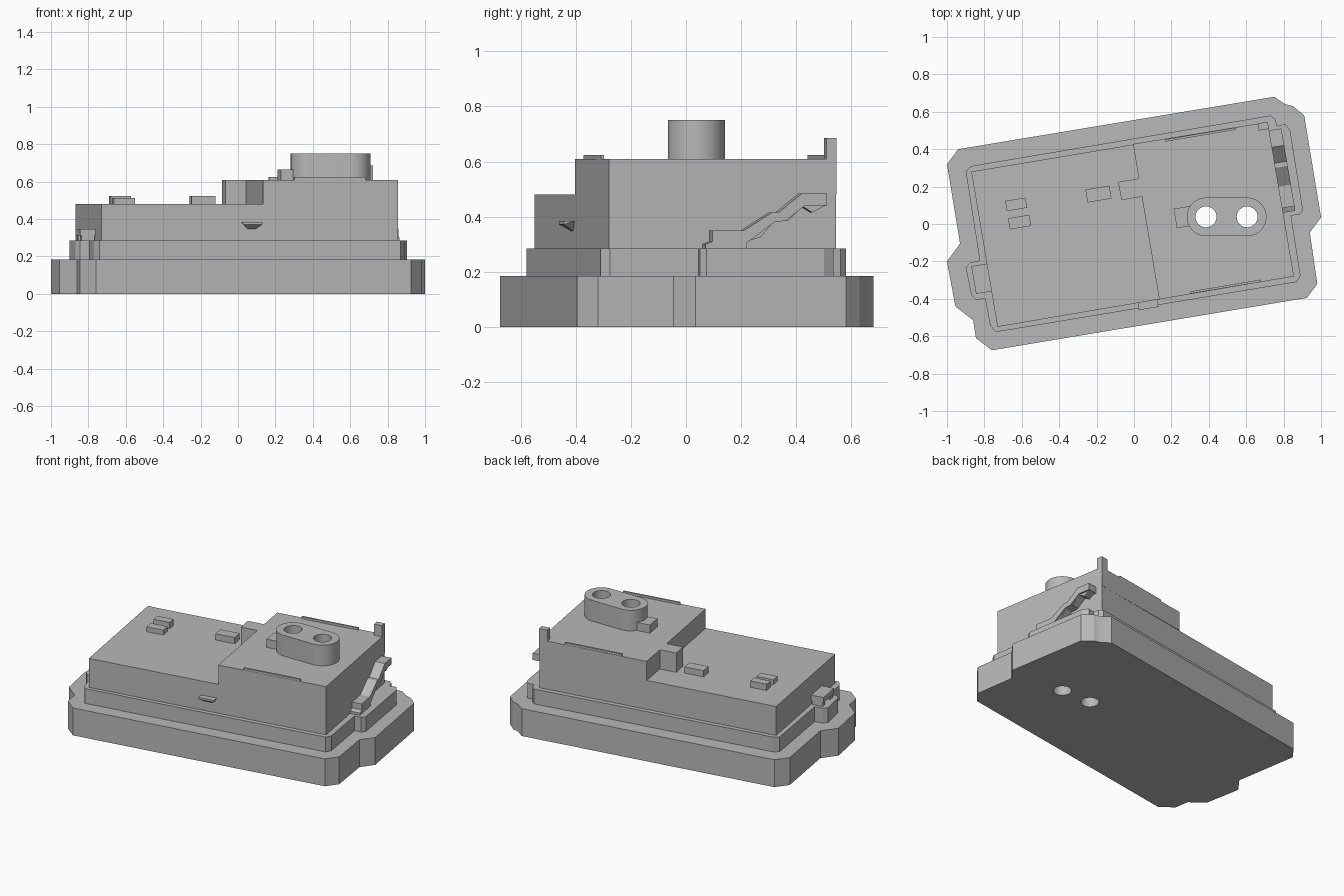
import bpy, bmesh, math
from mathutils import Vector

cube = bpy.data.objects.get("Cube")
if cube:
    bpy.data.objects.remove(cube, do_unlink=True)

grey = bpy.data.materials.new("plain_grey")
grey.use_nodes = True
grey.diffuse_color = (0.48, 0.48, 0.48, 1)
grey.node_tree.nodes["Principled BSDF"].inputs["Base Color"].default_value = (0.48, 0.48, 0.48, 1)

TILT = math.radians(9.5)
U = Vector((math.cos(TILT), math.sin(TILT), 0))    # along the long side
V = Vector((-math.sin(TILT), math.cos(TILT), 0))   # along the short side


def finish(name, bm):
    bmesh.ops.recalc_face_normals(bm, faces=bm.faces)
    me = bpy.data.meshes.new(name)
    bm.to_mesh(me)
    bm.free()
    me.materials.append(grey)
    ob = bpy.data.objects.new(name, me)
    bpy.context.collection.objects.link(ob)
    return ob


def sweep(name, loop, offset):
    """Closed loop of 3D points pushed along an offset vector."""
    bm = bmesh.new()
    face = bm.faces.new([bm.verts.new(p) for p in loop])
    out = bmesh.ops.extrude_face_region(bm, geom=[face])
    moved = [g for g in out["geom"] if isinstance(g, bmesh.types.BMVert)]
    bmesh.ops.translate(bm, verts=moved, vec=offset)
    return finish(name, bm)


def slab(name, outline, z0, z1):
    return sweep(name, [(x, y, z0) for x, y in outline], (0, 0, z1 - z0))


def block(name, x, y, length, width, z0, z1):
    """Tilted box centred at x, y."""
    c = Vector((x, y, 0))
    pts = [c + U * a * length / 2 + V * b * width / 2
           for a, b in ((-1, -1), (1, -1), (1, 1), (-1, 1))]
    return slab(name, [(p.x, p.y) for p in pts], z0, z1)


def hull(name, points):
    bm = bmesh.new()
    for p in points:
        bm.verts.new(p)
    bmesh.ops.convex_hull(bm, input=bm.verts)
    return finish(name, bm)


# Base plate with chamfered corners and notched ends
base = slab("base_plate", [
    (-0.94, 0.40), (-1.0, 0.32), (-0.93, -0.105), (-1.0, -0.20), (-0.955, -0.44),
    (-0.86, -0.515), (-0.845, -0.61), (-0.76, -0.675), (0.925, -0.395), (0.98, -0.32),
    (0.94, -0.045), (1.0, 0.035), (0.91, 0.58), (0.85, 0.63), (0.81, 0.64), (0.75, 0.68)],
    0, 0.185)

# Raised tier with a tab at each end
tier = slab("raised_tier", [
    (-0.87, 0.31), (-0.90, 0.285), (-0.825, -0.195), (-0.875, -0.205), (-0.90, -0.23),
    (-0.87, -0.38), (-0.845, -0.405), (-0.795, -0.40), (-0.77, -0.54), (-0.74, -0.578),
    (0.87, -0.31), (0.89, -0.275), (0.84, 0.045), (0.885, 0.05), (0.903, 0.075),
    (0.835, 0.50), (0.81, 0.535), (0.765, 0.525), (0.755, 0.56), (0.73, 0.58)],
    0.185, 0.285)

# Main body and the higher block at its left end
body = slab("main_body", [(-0.87, 0.28), (-0.73, -0.55), (0.855, -0.28), (0.715, 0.545)],
            0.285, 0.48)
upper = slab("upper_block", [
    (-0.005, 0.428), (0.025, 0.243), (-0.085, 0.225), (-0.067, 0.128), (0.042, 0.146),
    (0.135, -0.403), (0.855, -0.28), (0.715, 0.545)], 0.48, 0.61)

# Oval boss
HOLES = (0.385, 0.605)
CY, R, N = 0.038, 0.103, 24
oval = []
for cx, start in ((HOLES[1], -math.pi / 2), (HOLES[0], math.pi / 2)):
    for i in range(N + 1):
        a = start + math.pi * i / N
        oval.append((cx + R * math.cos(a), CY + R * math.sin(a)))
boss = slab("oval_boss", oval, 0.61, 0.75)

# Two holes bored through the whole stack
for hx in HOLES:
    ring = [(hx + 0.056 * math.cos(2 * math.pi * i / 32),
             CY + 0.056 * math.sin(2 * math.pi * i / 32)) for i in range(32)]
    cutter = slab("hole_cutter", ring, -0.1, 0.9)
    cutter.hide_render = True
    for ob in (base, tier, body, upper, boss):
        mod = ob.modifiers.new("hole", "BOOLEAN")
        mod.operation = "DIFFERENCE"
        mod.solver = "EXACT"
        mod.object = cutter
        bpy.context.view_layer.objects.active = ob
        bpy.ops.object.modifier_apply(modifier=mod.name)
    bpy.data.objects.remove(cutter, do_unlink=True)

# Small blocks on the tops
block("boss_key", 0.265, 0.037, 0.09, 0.105, 0.61, 0.665)
block("middle_block", -0.19, 0.16, 0.13, 0.07, 0.48, 0.522)
block("rear_small_block", -0.63, 0.105, 0.11, 0.055, 0.48, 0.522)
block("front_small_block", -0.612, 0.01, 0.115, 0.06, 0.48, 0.512)

# Thin ridges along the upper block edges
block("rear_ridge", 0.355, 0.478, 0.385, 0.012, 0.61, 0.624)
block("front_ridge", 0.49, -0.335, 0.385, 0.012, 0.61, 0.624)

# Corner post
block("corner_post", 0.691, 0.523, 0.055, 0.038, 0.48, 0.685)


# Stepped lever on the left end, running along the body wall
def wall(y, z, d=0.0):
    return Vector((0.8075 - 0.17 * y, y, z)) + U * d


lever = [(0.06, 0.285), (0.06, 0.30), (0.085, 0.31), (0.085, 0.35), (0.20, 0.35),
         (0.30, 0.415), (0.325, 0.415), (0.41, 0.485), (0.50, 0.485), (0.50, 0.44),
         (0.42, 0.44), (0.35, 0.385), (0.31, 0.38), (0.21, 0.305), (0.21, 0.285)]
sweep("stepped_lever", [wall(y, z) for y, z in lever], U * 0.066)

# Tapered ribs under the lever
for i, tri in enumerate((((0.41, 0.44), (0.495, 0.44), (0.45, 0.415)),
                         ((0.33, 0.385), (0.41, 0.435), (0.36, 0.385)),
                         ((0.21, 0.31), (0.31, 0.382), (0.26, 0.325)))):
    sweep("lever_rib_%d" % (i + 1), [wall(y, z, 0.005) for y, z in tri], U * 0.05)

# Wedge catch on the front wall
c = Vector((0.072, -0.412, 0))
hull("front_catch", [c + U * a - V * b + Vector((0, 0, z)) for a, b, z in (
    (-0.053, 0, 0.385), (0.053, 0, 0.385), (-0.053, 0.04, 0.385), (0.053, 0.04, 0.385),
    (-0.053, 0.04, 0.372), (0.053, 0.04, 0.372), (-0.02, 0, 0.347), (0.02, 0, 0.347))])

# Bridge clip on the right end tab
block("clip_top", -0.815, -0.293, 0.085, 0.15, 0.312, 0.347)
for side, s in (("front", -1), ("rear", 1)):
    p = Vector((-0.815, -0.293, 0)) + V * s * 0.055
    block("clip_leg_" + side, p.x, p.y, 0.07, 0.04, 0.285, 0.312)

# Crisp edges with smooth round walls
for ob in (boss, base, tier, body, upper):
    bpy.ops.object.select_all(action="DESELECT")
    ob.select_set(True)
    bpy.context.view_layer.objects.active = ob
    bpy.ops.object.shade_smooth_by_angle(angle=math.radians(20))
